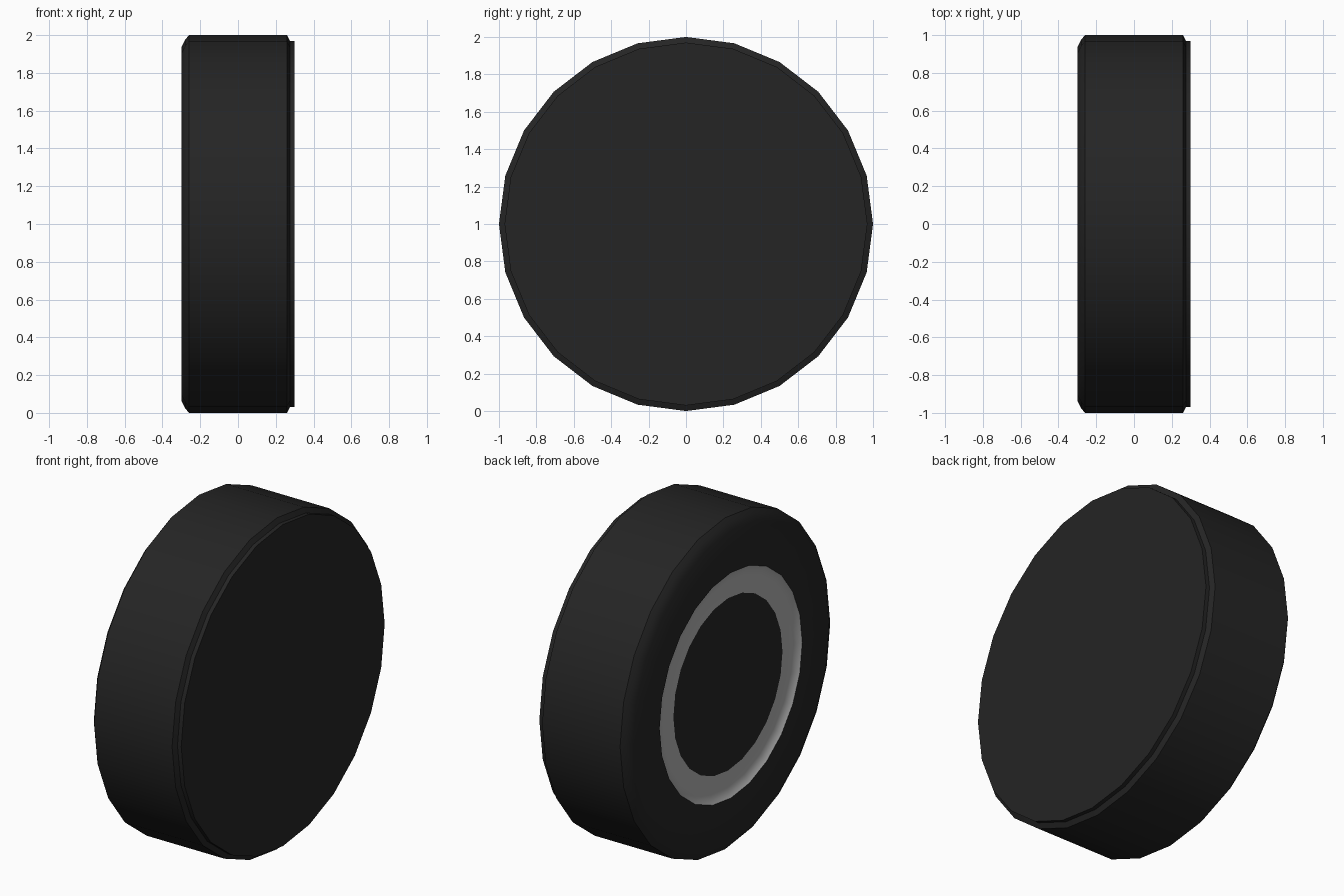
import bpy, bmesh, math

if "Cube" in bpy.data.objects:
    bpy.data.objects.remove(bpy.data.objects["Cube"])

SIDES = 24


def mat(name, v):
    m = bpy.data.materials.new(name)
    m.diffuse_color = (v, v, v, 1)
    m.use_nodes = True
    m.node_tree.nodes["Principled BSDF"].inputs["Base Color"].default_value = m.diffuse_color
    return m


rubber = mat("black_rubber", 0.018)
metal = mat("grey_metal", 0.45)


def lathe(name, profile, material):
    """Spin (x, radius) points round the x axis; radius 0 closes a cap."""
    bm = bmesh.new()
    rings = []
    for x, r in profile:
        n = SIDES if r > 0 else 1
        rings.append([bm.verts.new((x, r * math.sin(2 * math.pi * i / SIDES),
                                    1 + r * math.cos(2 * math.pi * i / SIDES)))
                      for i in range(n)])
    for a, b in zip(rings, rings[1:]):
        for i in range(SIDES):
            j = (i + 1) % SIDES
            if len(a) == 1:
                bm.faces.new((a[0], b[j], b[i]))
            elif len(b) == 1:
                bm.faces.new((a[i], a[j], b[0]))
            else:
                bm.faces.new((a[i], a[j], b[j], b[i]))
    mesh = bpy.data.meshes.new(name)
    bm.to_mesh(mesh)
    bm.free()
    mesh.materials.append(material)
    ob = bpy.data.objects.new(name, mesh)
    bpy.context.collection.objects.link(ob)
    bpy.ops.object.select_all(action='DESELECT')
    ob.select_set(True)
    bpy.context.view_layer.objects.active = ob
    bpy.ops.object.shade_smooth_by_angle(angle=math.radians(30))
    return ob


# Tyre: outer sidewall, bevelled shoulders and tread
lathe("tyre", [(-0.30, 0.68), (-0.30, 0.935), (-0.28, 0.975), (-0.26, 1.0),
               (0.26, 1.0), (0.275, 0.97)][::-1], rubber)
# Shallow concave rim ring
lathe("rim", [(-0.30, 0.68), (-0.285, 0.66), (-0.277, 0.62),
              (-0.276, 0.57), (-0.28, 0.52)], metal)
# Flat hub disc
lathe("hub", [(-0.28, 0.52), (-0.28, 0)], rubber)
# Plain cap on the inner side
lathe("inner_cap", [(0.30, 0), (0.30, 0.97), (0.27, 0.97)], rubber)

# Consistent outward normals on every shell
for ob in bpy.context.collection.objects:
    bm = bmesh.new()
    bm.from_mesh(ob.data)
    bm.normal_update()
    flip = []
    for f in bm.faces:
        c = f.calc_center_median()
        out = c.copy()
        out.z -= 1
        if ob.name in ("rim", "hub"):
            if f.normal.x > 0:
                flip.append(f)
        elif f.normal.dot(out) < 0:
            flip.append(f)
    bmesh.ops.reverse_faces(bm, faces=flip)
    bm.to_mesh(ob.data)
    bm.free()
